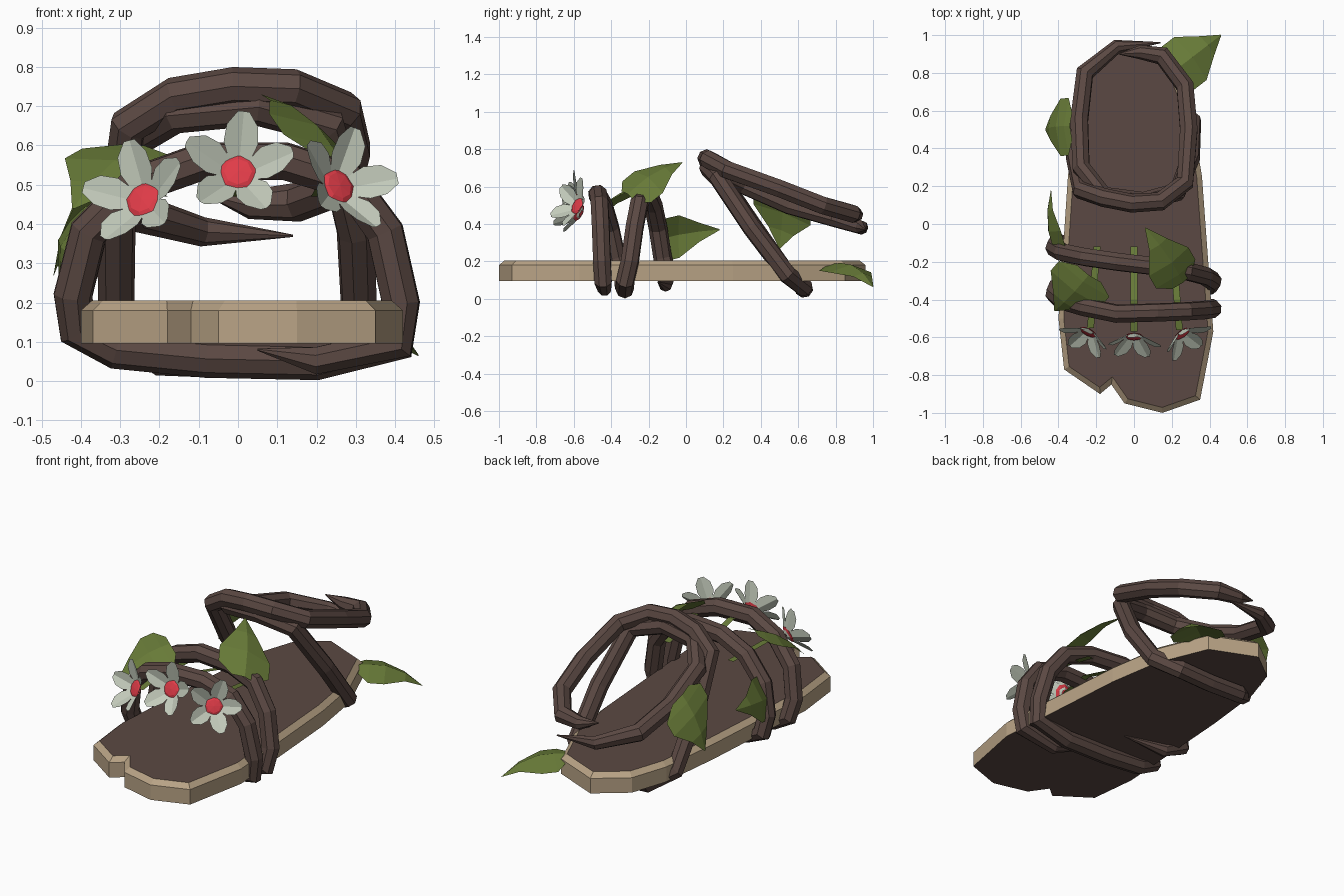
import bpy, bmesh, math
from mathutils import Vector, Matrix

if "Cube" in bpy.data.objects:
    bpy.data.objects.remove(bpy.data.objects["Cube"])


def material(name, rgb):
    m = bpy.data.materials.new(name)
    m.use_nodes = True
    m.diffuse_color = (*rgb, 1)
    node = next(n for n in m.node_tree.nodes if n.type == 'BSDF_PRINCIPLED')
    node.inputs["Base Color"].default_value = (*rgb, 1)
    return m


BARK = material("bark_brown", (0.105, 0.066, 0.056))
WOOD = material("pale_wood", (0.48, 0.365, 0.235))
LEAF = material("leaf_green", (0.14, 0.2, 0.04))
PETAL = material("petal_white", (0.55, 0.6, 0.5))
RED = material("flower_red", (0.75, 0.045, 0.065))


def finish(name, bm, *mats):
    me = bpy.data.meshes.new(name)
    bm.to_mesh(me)
    bm.free()
    for m in mats:
        me.materials.append(m)
    ob = bpy.data.objects.new(name, me)
    bpy.context.collection.objects.link(ob)


# Sole: extruded outline with a notch at the toes and a chamfered top rim
outline = [(-.37, -.77), (-.18, -.9), (-.12, -.85), (-.05, -.95), (.15, -1),
           (.35, -.93), (.42, -.57), (.36, .25), (.31, .56), (.19, .85),
           (-.07, .96), (-.24, .83), (-.31, .62), (-.35, .25), (-.4, -.5)]
bm = bmesh.new()
base = bm.faces.new([bm.verts.new((x, y, .095)) for x, y in outline])
up = bmesh.ops.extrude_face_region(bm, geom=[base])["geom"]
bmesh.ops.translate(bm, vec=(0, 0, .085),
                    verts=[g for g in up if isinstance(g, bmesh.types.BMVert)])
bmesh.ops.recalc_face_normals(bm, faces=bm.faces)
top = max(bm.faces, key=lambda f: f.calc_center_median().z)
bmesh.ops.inset_region(bm, faces=[top], thickness=.028, depth=.025,
                       use_even_offset=True)
for f in bm.faces:
    f.material_index = 0 if abs(f.normal.z) > .95 else 1
finish("sole", bm, BARK, WOOD)


# Vines: eight-sided tubes along a path, tapered to points at both ends
def vine(name, pts, radius):
    cu = bpy.data.curves.new(name, 'CURVE')
    cu.dimensions = '3D'
    cu.bevel_depth = radius
    cu.bevel_resolution = 2
    cu.use_fill_caps = True
    sp = cu.splines.new('POLY')
    sp.points.add(len(pts) - 1)
    for i, p in enumerate(pts):
        end = min(i, len(pts) - 1 - i)
        sp.points[i].co = (*p, 1)
        sp.points[i].radius = (.06, .75, 1)[min(end, 2)]
    sp.use_smooth = False
    cu.materials.append(BARK)
    ob = bpy.data.objects.new(name, cu)
    bpy.context.collection.objects.link(ob)


# Foot vine: two turns of one cross-section, drifting towards the toes
turn = [(-.41, .13), (-.42, .22), (-.38, .38), (-.26, .5), (-.09, .56),
        (.12, .56), (.28, .51), (.375, .38), (.415, .2), (.405, .095),
        (.2, .052), (-.08, .058), (-.31, .08)]
drift = [(0, -.1), (4, -.2), (9, -.325), (13, -.335), (17, -.475), (24, -.43)]
path = [(-.06, -.15, .09), (-.3, -.11, .075)]
for i, (x, z) in enumerate(turn + turn[:-2]):
    (i0, y0), (i1, y1) = next((a, b) for a, b in zip(drift, drift[1:])
                              if i <= b[0])
    path.append((x, y0 + (y1 - y0) * (i - i0) / (i1 - i0), z))
path.append((.05, -.42, .08))
vine("foot_vine", path, .05)

# Ankle vine: crosses the instep twice, passes under the heel, tips meet behind
vine("ankle_vine", [
    (.14, .96, .37), (-.09, .94, .38), (-.26, .8, .43), (-.29, .55, .5),
    (-.28, .3, .61), (-.16, .15, .68), (.05, .12, .7), (.23, .17, .65),
    (.3, .35, .38), (.31, .54, .13), (.2, .63, .062), (0, .63, .055),
    (-.2, .63, .062), (-.31, .54, .13), (-.31, .35, .4), (-.28, .18, .65),
    (-.16, .14, .725), (-.01, .11, .75), (.14, .12, .745), (.27, .22, .69),
    (.29, .5, .59), (.27, .73, .5), (.15, .89, .455), (.03, .91, .45),
    (-.08, .9, .475)], .05)


# Leaves: a folded heart-shaped blade along a midrib from base to tip
def leaf(name, base, tip, side, fold):
    base, tip, side = Vector(base), Vector(tip), Vector(side)
    n = (tip - base).cross(side).normalized()
    if n.z < 0:
        n = -n
    bm = bmesh.new()
    rows = []
    for t, w in ((0, .45), (.15, .95), (.38, .95), (.7, .42), (1, .02)):
        mid = base.lerp(tip, t) + n * fold * math.sin(math.pi * t)
        rows.append([bm.verts.new(mid + side * w * s - n * fold * w * abs(s))
                     for s in (-1, 0, 1)])
    for a, b in zip(rows, rows[1:]):
        for k in (0, 1):
            bm.faces.new((a[k], a[k + 1], b[k + 1], b[k]))
    finish(name, bm, LEAF)


leaf("heel_leaf", (.2, .8, .19), (.46, 1, .065), (.09, -.12, 0), .045)
leaf("ankle_leaf", (-.34, .52, .56), (-.47, .5, .27), (0, .16, -.06), .03)
leaf("side_leaf", (-.41, -.17, .31), (-.44, .18, .37), (.035, 0, .12), .035)
leaf("toe_leaf", (-.24, -.27, .6), (-.42, -.46, .44), (-.14, .1, .03), .03)
leaf("instep_leaf", (.26, -.31, .56), (.06, -.02, .73), (.11, .08, -.06), .035)


# Flowers: five cupped petals around a faceted centre, on a flat stem
def flower(side, pos, yaw, spin):
    pos = Vector(pos)
    frame = (Matrix.Translation(pos) @ Matrix.Rotation(yaw, 4, 'Z')
             @ Matrix.Rotation(math.radians(67), 4, 'X'))
    tilt = Matrix.Rotation(math.radians(32), 4, 'X')
    bm = bmesh.new()
    shape = ((.02, .018), (.09, .044), (.135, .04), (.17, .015))
    for k in range(5):
        around = Matrix.Rotation(spin + k * math.tau / 5, 4, 'Z')
        rows = [[bm.verts.new(frame @ around @ tilt
                              @ Vector((s * w, d, abs(s) * w * .3)))
                 for s in (-1, 0, 1)] for d, w in shape]
        for a, b in zip(rows, rows[1:]):
            for j in (0, 1):
                bm.faces.new((a[j], a[j + 1], b[j + 1], b[j]))
    finish(side + "_petals", bm, PETAL)

    bm = bmesh.new()
    place = Matrix.Translation((0, 0, .028)) @ Matrix.Diagonal((1, 1, .2, 1))
    bmesh.ops.create_uvsphere(bm, u_segments=8, v_segments=4, radius=.05,
                              matrix=frame @ place)
    finish(side + "_flower_centre", bm, RED)

    bm = bmesh.new()
    stops = [pos, Vector((pos.x * .95, -.4, pos.z + .03)),
             Vector((pos.x * .85, -.12, .47))]
    rows = [[bm.verts.new(p + Vector((s * .018, 0, 0))) for s in (-1, 1)]
            for p in stops]
    for a, b in zip(rows, rows[1:]):
        bm.faces.new((a[0], a[1], b[1], b[0]))
    finish(side + "_flower_stem", bm, LEAF)


flower("right", (-.23, -.55, .45), math.radians(-28), math.radians(15))
flower("middle", (0, -.57, .52), 0, math.radians(-6))
flower("left", (.24, -.56, .485), math.radians(36), math.radians(-20))
